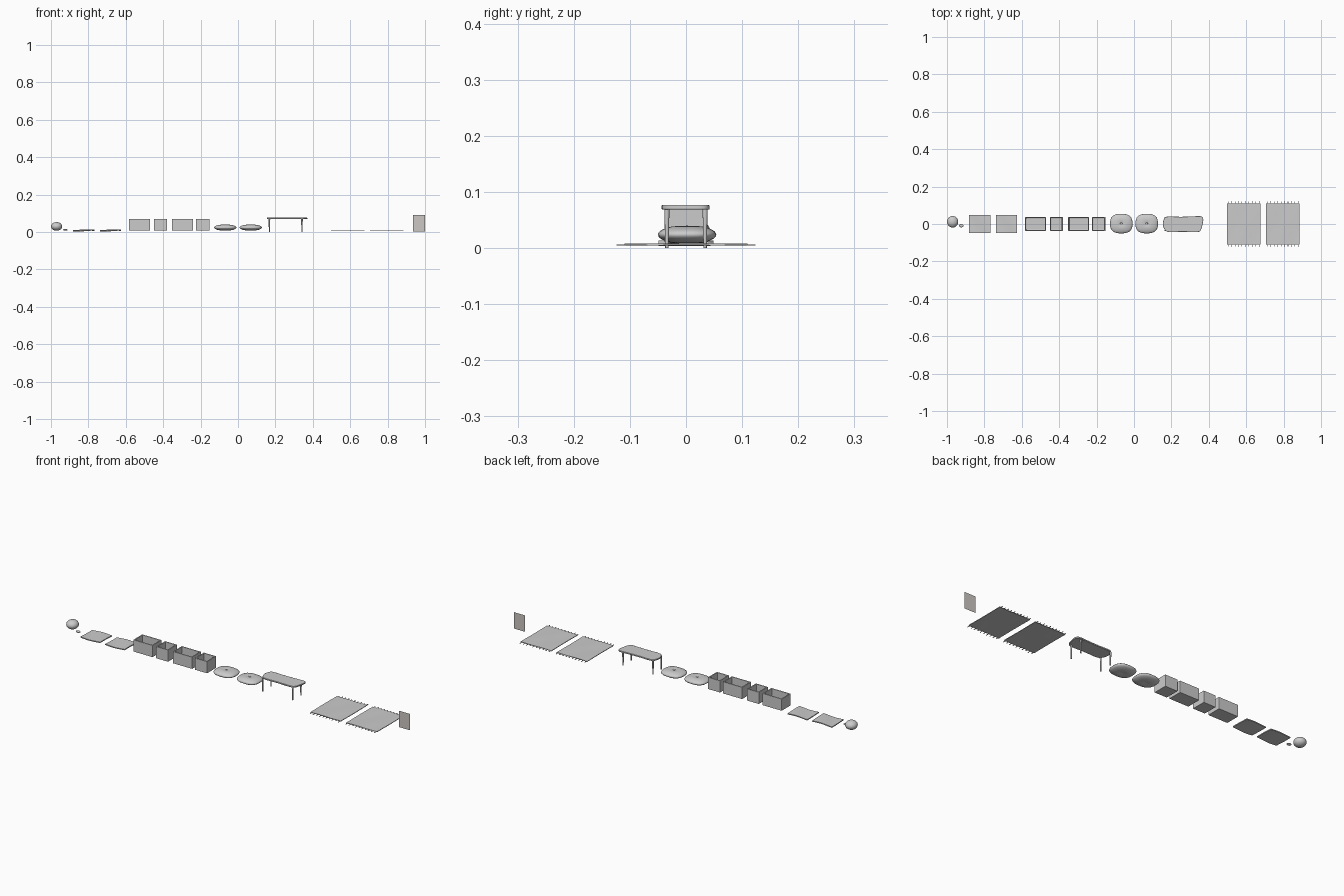
import bpy, bmesh, math

if "Cube" in bpy.data.objects:
    bpy.data.objects.remove(bpy.data.objects["Cube"])


def obj(name, bm, smooth=None):
    bmesh.ops.recalc_face_normals(bm, faces=bm.faces)
    me = bpy.data.meshes.new(name)
    bm.to_mesh(me)
    bm.free()
    o = bpy.data.objects.new(name, me)
    bpy.context.collection.objects.link(o)
    if smooth is not None:
        bpy.ops.object.select_all(action='DESELECT')
        o.select_set(True)
        bpy.context.view_layer.objects.active = o
        bpy.ops.object.shade_smooth_by_angle(angle=math.radians(smooth))
    return o


def ball(name, c, r, power=2.0, dimple=0.0):
    # rounded body; power > 2 squares the plan outline, dimple sinks the middle
    bm = bmesh.new()
    bmesh.ops.create_uvsphere(bm, u_segments=32, v_segments=16, radius=1)
    for v in bm.verts:
        x, y, z = v.co
        h = math.hypot(x, y)
        if h > 1e-5:
            k = h / (abs(x) ** power + abs(y) ** power) ** (1 / power)
            x, y = x * k, y * k
        z *= 1 - dimple * math.exp(-(h / 0.25) ** 2)
        v.co = (c[0] + x * r[0], c[1] + y * r[1], c[2] + z * r[2])
    return obj(name, bm, 60)


def add_box(bm, x0, x1, y0, y1, z0, z1):
    g = bmesh.ops.create_cube(bm, size=1)
    for v in g['verts']:
        v.co = ((x0 + x1) / 2 + v.co.x * (x1 - x0),
                (y0 + y1) / 2 + v.co.y * (y1 - y0),
                (z0 + z1) / 2 + v.co.z * (z1 - z0))


def sheet(name, x0, x1, y, t, height, n=14):
    # thin slab following a height function of (u, v) in -1..1
    bm = bmesh.new()
    bmesh.ops.create_grid(bm, x_segments=n, y_segments=n, size=1)
    for v in bm.verts:
        u, w = v.co.x, v.co.y
        v.co = ((x0 + x1) / 2 + u * (x1 - x0) / 2, w * y, height(u, w))
    g = bmesh.ops.extrude_face_region(bm, geom=bm.faces[:])
    for e in g['geom']:
        if isinstance(e, bmesh.types.BMVert):
            e.co.z += t
    return obj(name, bm, 40)


# ball with its small loose end
ball("yarn_ball", (-0.97, 0.012, 0.03), (0.03, 0.031, 0.023))
ball("yarn_end", (-0.923, -0.009, 0.012), (0.012, 0.009, 0.005))

# two softly curved mats
for i, (a, b) in enumerate([(-0.882, -0.767), (-0.738, -0.625)]):
    sheet(f"mat_{i}", a, b, 0.049, 0.005,
          lambda u, w: 0.004 + 0.003 * (1 + math.sin(2.2 * u + 1.2 * w)) * 0.8)

# four open storage boxes
for i, (a, b) in enumerate([(-0.583, -0.470), (-0.450, -0.380),
                            (-0.353, -0.240), (-0.225, -0.153)]):
    bm = bmesh.new()
    add_box(bm, a, b, -0.038, 0.038, 0.009, 0.071)
    top = max(bm.faces, key=lambda f: f.calc_center_median().z)
    bmesh.ops.inset_region(bm, faces=[top], thickness=0.009)
    for v in bmesh.ops.extrude_discrete_faces(bm, faces=[top])['faces'][0].verts:
        v.co.z = 0.022
    bmesh.ops.remove_doubles(bm, verts=bm.verts, dist=1e-5)
    o = obj(f"storage_box_{i}", bm)
    m = o.modifiers.new("soft_edge", 'BEVEL')
    m.width, m.segments = 0.0018, 2

# two tufted floor cushions with a button
for i, x in enumerate((-0.068, 0.068)):
    ball(f"floor_cushion_{i}", (x, 0.002, 0.024), (0.06, 0.052, 0.017), 2.7, 0.3)
    ball(f"cushion_button_{i}", (x, 0.002, 0.037), (0.006, 0.006, 0.003))

# table top with a wavy natural edge
pts = [(0.162, 0.035), (0.18, 0.041), (0.25, 0.038), (0.32, 0.041), (0.362, 0.043),
       (0.372, 0.028), (0.367, 0.0), (0.358, -0.036), (0.34, -0.045), (0.26, -0.041),
       (0.18, -0.045), (0.162, -0.03), (0.152, 0.0)]
for _ in range(2):
    q = []
    for (ax, ay), (bx, by) in zip(pts, pts[1:] + pts[:1]):
        q += [(ax * .75 + bx * .25, ay * .75 + by * .25),
              (ax * .25 + bx * .75, ay * .25 + by * .75)]
    pts = q
bm = bmesh.new()
f = bm.faces.new([bm.verts.new((x, y, 0.069)) for x, y in pts])
for e in bmesh.ops.extrude_face_region(bm, geom=[f])['geom']:
    if isinstance(e, bmesh.types.BMVert):
        e.co.z = 0.0765
top = obj("table_top", bm, 40)
m = top.modifiers.new("soft_edge", 'BEVEL')
m.width, m.segments = 0.0015, 2

# tapered table legs
for i, (x, y) in enumerate([(x, y) for x in (0.168, 0.342) for y in (-0.034, 0.034)]):
    bm = bmesh.new()
    bmesh.ops.create_cone(bm, cap_ends=True, segments=16,
                          radius1=0.003, radius2=0.0045, depth=0.07)
    bmesh.ops.translate(bm, verts=bm.verts, vec=(x, y, 0.035))
    obj(f"table_leg_{i}", bm, 40)

# two fringed rugs
for i, (a, b) in enumerate([(0.498, 0.675), (0.706, 0.885)]):
    sheet(f"rug_{i}", a, b, 0.110, 0.003,
          lambda u, w: 0.005 + 0.0006 * math.sin(4 * u) * math.cos(3 * w))
    bm = bmesh.new()
    for k in range(10):
        x = a + 0.006 + (b - a - 0.012) * k / 9
        for s in (-1, 1):
            ys = sorted((s * 0.108, s * (0.121 + 0.003 * (k % 2))))
            add_box(bm, x - 0.0014, x + 0.0014, ys[0], ys[1], 0.0045, 0.0065)
    obj(f"rug_fringe_{i}", bm)

# upright flat panel
bm = bmesh.new()
bm.faces.new([bm.verts.new(p) for p in ((0.936, 0, 0.004), (1, 0, 0.004),
                                        (1, 0, 0.09), (0.936, 0, 0.09))])
panel = obj("flat_panel", bm)
mat = bpy.data.materials.new("warm_grey")
mat.diffuse_color = (0.6, 0.57, 0.55, 1)
mat.use_nodes = True
mat.node_tree.nodes["Principled BSDF"].inputs["Base Color"].default_value = mat.diffuse_color
panel.data.materials.append(mat)
